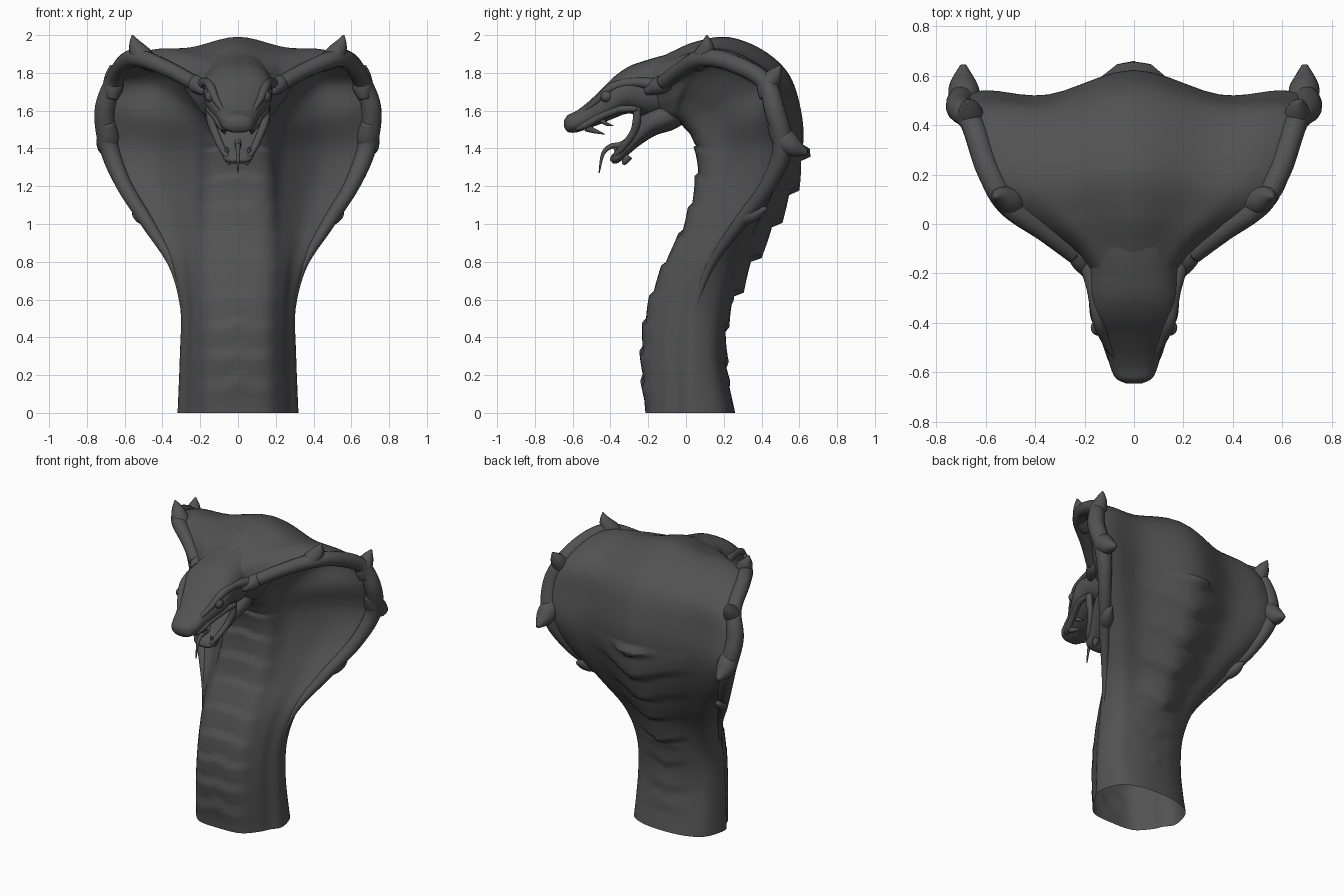
import bpy, bmesh, math
from mathutils import Vector as V

SKIN = bpy.data.materials.new("dark_stone")
SKIN.diffuse_color = (.085, .085, .085, 1)


def cat(p, n, closed=False):
    """Catmull-Rom resampling of a list of vectors."""
    m, out = len(p), []
    for i in range(m if closed else m - 1):
        g = lambda k: p[k % m] if closed else p[max(0, min(m - 1, k))]
        a, b, c, d = g(i - 1), g(i), g(i + 1), g(i + 2)
        for j in range(n):
            t = j / n
            out.append(0.5 * (2 * b + (c - a) * t + (2 * a - 5 * b + 4 * c - d) * t * t
                              + (3 * b - a - 3 * c + d) * t ** 3))
    if not closed:
        out.append(p[-1].copy())
    return out


def skin(name, rings, cap_start=True, cap_end=True):
    """Join closed rings of points into one smooth mesh."""
    bm = bmesh.new()
    vs = [[bm.verts.new(p) for p in r] for r in rings]
    n = len(vs[0])
    for a, b in zip(vs, vs[1:]):
        for i in range(n):
            bm.faces.new((a[i], a[(i + 1) % n], b[(i + 1) % n], b[i]))
    if cap_start:
        bm.faces.new(vs[0])
    if cap_end:
        bm.faces.new(vs[-1])
    bmesh.ops.recalc_face_normals(bm, faces=bm.faces)
    me = bpy.data.meshes.new(name)
    bm.to_mesh(me)
    bm.free()
    me.materials.append(SKIN)
    ob = bpy.data.objects.new(name, me)
    bpy.context.collection.objects.link(ob)
    for f in me.polygons:
        f.use_smooth = True
    return ob


def tube(name, pts, radii, n=6, seg=14):
    """Tapered tube along a smooth path."""
    path = cat([V(p) for p in pts], n)
    rad = cat([V((r, 0, 0)) for r in radii], n)
    rings = []
    for i, p in enumerate(path):
        t = (path[min(i + 1, len(path) - 1)] - path[max(i - 1, 0)]).normalized()
        u = t.cross(V((0.3, 0.9, 0.2))).normalized()
        w = t.cross(u)
        rings.append([p + max(rad[i].x, .001) * (u * math.cos(a) + w * math.sin(a))
                      for a in [k * math.tau / seg for k in range(seg)]])
    return skin(name, rings)


def pair(name, pts, radii, **kw):
    for s, side in ((1, "right"), (-1, "left")):
        tube(f"{name}_{side}", [(s * x, y, z) for x, y, z in pts], radii, **kw)


def loft(name, keys, up, power=0.85):
    """Rounded sections on the centre plane: (y, z, half width, half thickness)."""
    up = V(up).normalized()
    se = lambda v: math.copysign(abs(v) ** power, v)
    rings = []
    for y, z, w, h in cat([V(q) for q in keys], 5):
        rings.append([V((w * se(math.cos(a)), y, z)) + up * h * se(math.sin(a))
                      for a in [i * math.tau / 32 for i in range(32)]])
    return skin(name, rings)


# Body and hood: belly (y, z), hood edge (x, y, z), back (y, z), groove beside the back ridge
KEYS = [
    (-.215, 0, .32, .03, 0, .26, 0, 0),
    (-.235, .3, .308, .03, .3, .205, .3, 0),
    (-.205, .55, .305, .05, .55, .23, .55, .0),
    (-.12, .78, .355, .13, .78, .32, .76, .03),
    (-.02, .97, .475, .28, 1.0, .44, .96, .05),
    (.05, 1.2, .60, .43, 1.2, .56, 1.2, .07),
    (.06, 1.36, .68, .51, 1.4, .62, 1.42, .085),
    (.03, 1.46, .705, .47, 1.6, .605, 1.62, .08),
    (-.01, 1.51, .655, .41, 1.76, .54, 1.8, .06),
    (-.03, 1.53, .59, .22, 1.86, .40, 1.925, .05),
    (-.05, 1.54, .51, .08, 1.875, .22, 1.99, .05),
    (-.07, 1.55, .36, -.03, 1.815, .05, 1.965, .04),
    (-.11, 1.55, .24, -.12, 1.75, -.08, 1.91, .02),
    (-.17, 1.58, .17, -.2, 1.71, -.2, 1.85, 0),
]


def section(k):
    F, E, B = V((0, k[0], k[1])), V((k[2], k[3], k[4])), V((0, k[5], k[6]))
    hood = max(0, min(1, (E.x - .3) / .3))
    pit = .22 if k[4] < 1.65 else .45
    Ec = V((0, E.y, E.z))
    cw = min(.24, .75 * E.x)
    C = F.lerp(Ec, .4) + V((cw, 0, 0))
    F1 = F.lerp(Ec, .06) + V((.64 * cw, 0, 0))
    M = C.lerp(E, .45)
    M += (V((M.x, B.y, B.z)) - M) * pit * hood
    box = .12 * (1 - hood)
    R = [Ec.lerp(B, t) + V((E.x * c, 0, 0)) for c, t in ((.86, .53 + box), (.5, .87 + box / 2))]
    inward = (F - B).normalized() * k[7]
    R[1] += inward
    R[0] += inward * .35
    half = [F, F1, C, M, E, R[0], R[1], B]
    return cat(half + [V((-p.x, p.y, p.z)) for p in half[-2:0:-1]], 5, True)


cols = [cat(list(c), 10) for c in zip(*[section(k) for k in KEYS])]
rings = [list(r) for r in zip(*cols)]
# Overlapping belly scales and back plates
for r in rings:
    n = len(r)
    for i, p in enumerate(r):
        d, q = min(i, n - i), abs(i - n // 2)
        if d < 9 and .06 < p.z < 1.42:
            p.y -= .02 * (((p.z - .02 + abs(p.x) * .15) / .155) % 1 - .35) * (1 - (d / 9) ** 2)
        if q < 6 and .15 < p.z < 1.4:
            amp = .02 if p.z < .58 else .05
            p.y += amp * (1 - ((p.z - .08 - abs(p.x) * .3) / .182) % 1) * (1 - q / 6)
skin("body_and_hood", rings, cap_start=False)

# Thick rim following the hood edge, fading into the body
edge = [(k[2] - d, k[3], k[4]) for k, d in zip(KEYS[1:13], (.02, .015, .01) + (0,) * 9)]
pair("hood_rim", edge, [.008, .015, .022, .035, .042, .052, .055, .048, .048, .047, .042, .04], n=8)

# Spikes growing out of the hood rim
pair("top_horn", [(.44, .06, 1.83), (.50, .09, 1.88), (.54, .11, 1.94), (.56, .11, 2.0)],
     [.03, .055, .04, .004])
pair("upper_spike", [(.67, .42, 1.66), (.66, .43, 1.73), (.665, .47, 1.79), (.675, .50, 1.84)],
     [.03, .055, .04, .004])
pair("side_spike", [(.69, .46, 1.54), (.685, .51, 1.46), (.69, .565, 1.41), (.69, .64, 1.375)],
     [.035, .062, .056, .014])
pair("lower_spike", [(.47, .28, 1.0), (.505, .33, 1.04), (.53, .38, 1.065), (.54, .43, 1.085)],
     [.02, .042, .034, .005])

# Head with upper jaw
loft("head", [(.08, 1.82, .08, .08), (-.02, 1.775, .165, .13), (-.10, 1.735, .18, .162),
              (-.2, 1.715, .182, .155), (-.30, 1.71, .182, .125), (-.38, 1.67, .175, .11),
              (-.45, 1.62, .14, .09), (-.52, 1.575, .11, .07), (-.58, 1.542, .095, .057),
              (-.625, 1.532, .072, .045), (-.645, 1.532, .03, .018)], (0, 0, 1))
# Lower jaw hanging open
loft("lower_jaw", [(-.02, 1.62, .15, .08), (-.12, 1.565, .17, .085), (-.2, 1.52, .155, .065),
                   (-.27, 1.45, .12, .042), (-.33, 1.385, .09, .03), (-.375, 1.345, .075, .027),
                   (-.395, 1.33, .04, .012)], (0, -.65, .76))

# Face details
pair("brow", [(.07, -.55, 1.585), (.115, -.47, 1.655), (.145, -.39, 1.725), (.165, -.27, 1.75),
              (.19, -.15, 1.735)], [.01, .018, .024, .025, .035])
pair("upper_lip", [(.05, -.60, 1.51), (.085, -.55, 1.515), (.115, -.46, 1.565), (.15, -.36, 1.605),
                   (.16, -.26, 1.61)], [.012, .018, .02, .02, .015])
pair("mouth_corner", [(.15, -.26, 1.62), (.145, -.26, 1.55), (.12, -.28, 1.48), (.085, -.34, 1.40),
                      (.055, -.38, 1.355)], [.02, .022, .02, .018, .012])
pair("cheek_knob", [(.18, -.21, 1.70), (.21, -.15, 1.73), (.23, -.10, 1.75), (.25, -.06, 1.77)],
     [.02, .045, .045, .03])
pair("fang", [(.075, -.53, 1.51), (.075, -.49, 1.495), (.07, -.43, 1.475)], [.02, .014, .002])
pair("rear_fang", [(.09, -.45, 1.55), (.09, -.42, 1.53), (.085, -.385, 1.52)], [.014, .01, .002])
pair("lower_fang", [(.055, -.35, 1.37), (.06, -.37, 1.39), (.06, -.385, 1.41)], [.016, .011, .002])
pair("chin_knob", [(.05, -.30, 1.36), (.05, -.32, 1.335), (.045, -.33, 1.315)], [.02, .018, .008])

# Eyes
for s, side in ((1, "right"), (-1, "left")):
    bpy.ops.mesh.primitive_uv_sphere_add(segments=20, ring_count=12, radius=.032,
                                         location=(s * .143, -.42, 1.675))
    bpy.context.object.name = f"eye_{side}"
    bpy.context.object.data.materials.append(SKIN)
    bpy.ops.object.shade_smooth()

# Tongue
tube("tongue", [(0, -.26, 1.47), (0, -.34, 1.42), (0, -.40, 1.41), (0, -.44, 1.37), (0, -.46, 1.27)],
     [.022, .018, .014, .01, .003])
